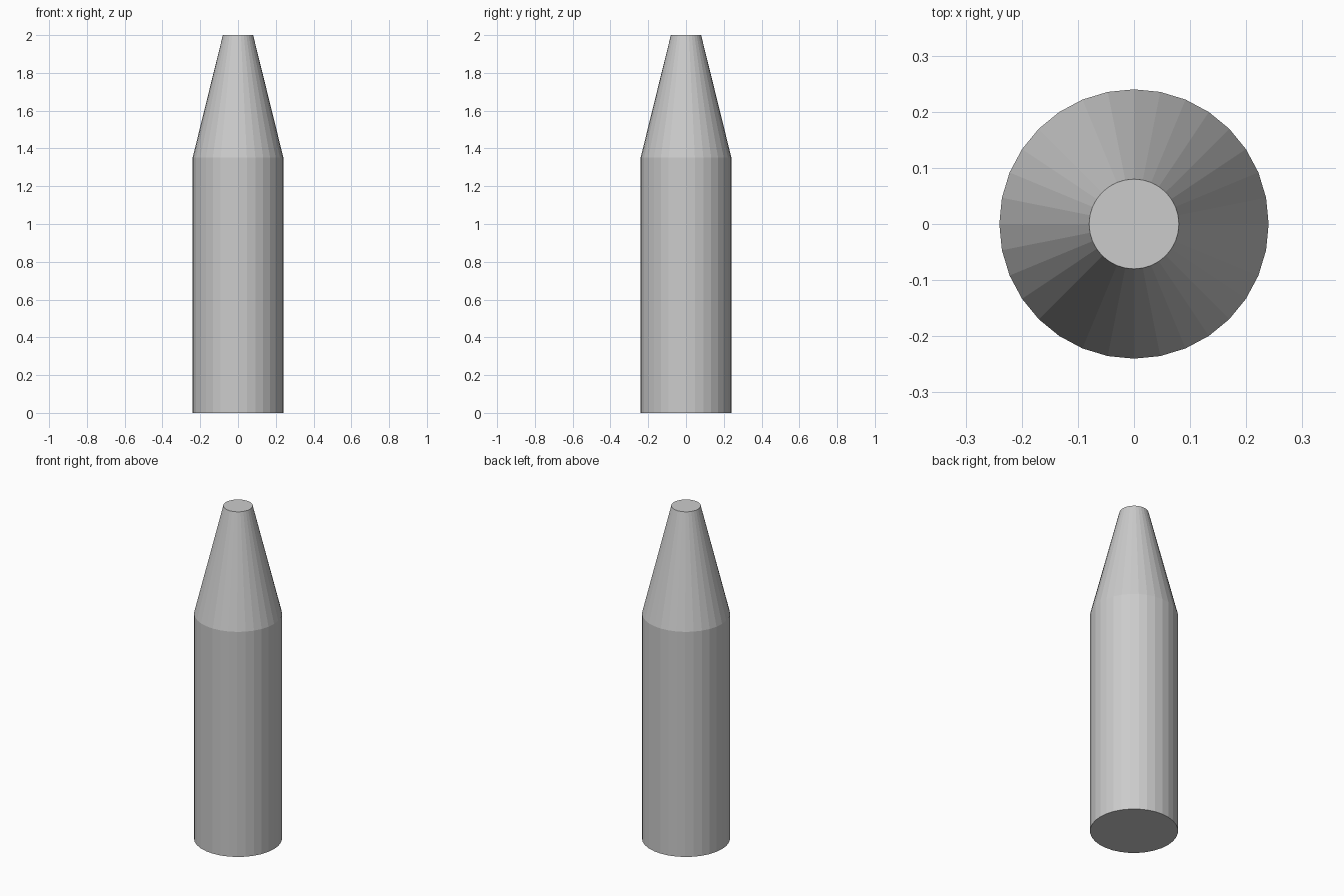
import bpy, bmesh
from math import cos, sin, tau

if "Cube" in bpy.data.objects:
    bpy.data.objects.remove(bpy.data.objects["Cube"])

SIDES = 32
# Profile (radius, height): base, shoulder, blunt tip
PROFILE = [(0.24, 0.0), (0.24, 1.353), (0.08, 2.0)]

bm = bmesh.new()
rings = [[bm.verts.new((r * cos(tau * i / SIDES), r * sin(tau * i / SIDES), z))
          for i in range(SIDES)] for r, z in PROFILE]

# Straight body and tapered nose
for low, high in zip(rings, rings[1:]):
    for i in range(SIDES):
        j = (i + 1) % SIDES
        bm.faces.new((low[i], low[j], high[j], high[i]))

# Flat end caps
bm.faces.new(rings[0][::-1])
bm.faces.new(rings[-1])

mesh = bpy.data.meshes.new("tapered_body")
bm.to_mesh(mesh)
bm.free()
body = bpy.data.objects.new("tapered_body", mesh)
bpy.context.collection.objects.link(body)
